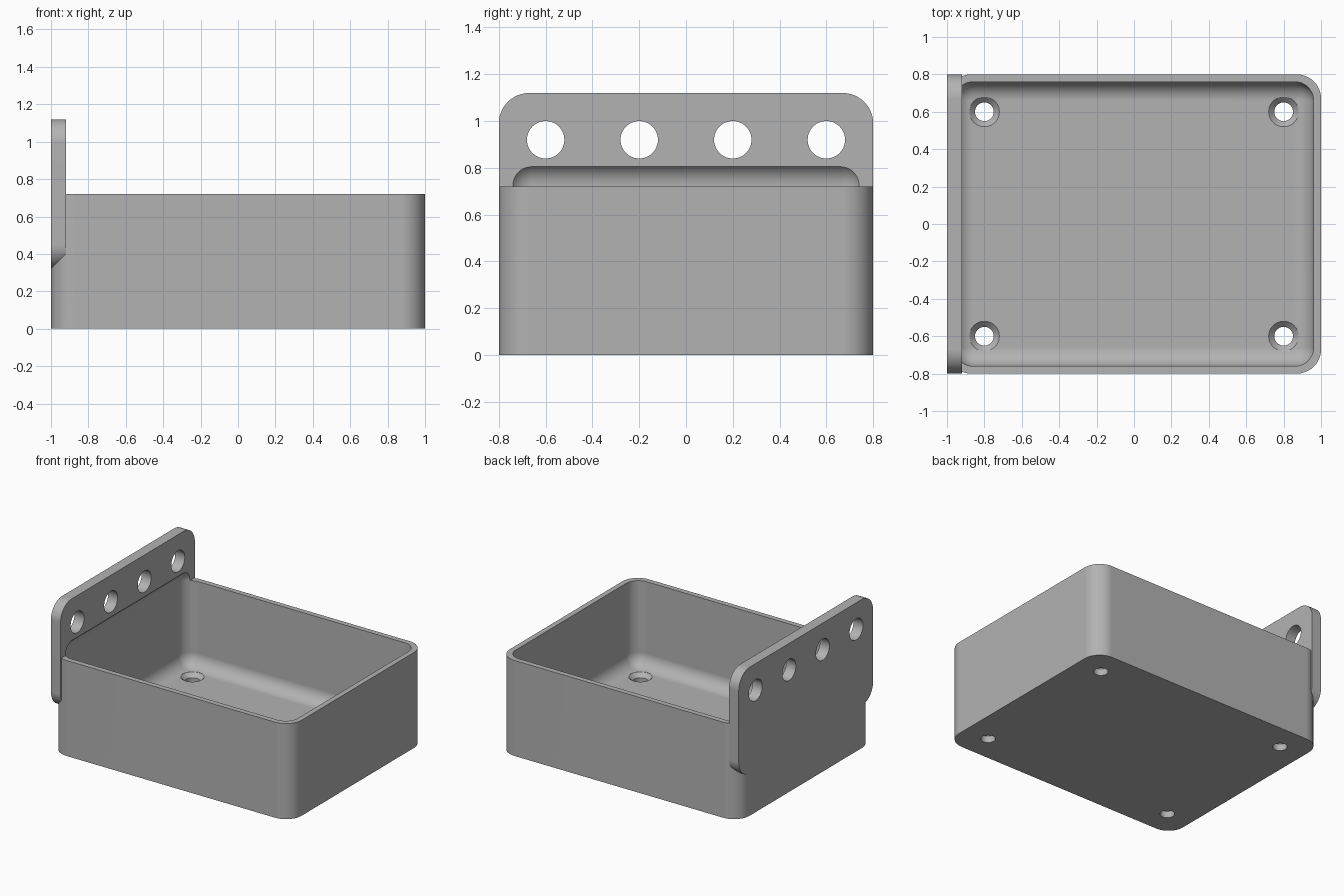
import bpy
import bmesh
from math import sin, cos, pi
from mathutils import Matrix, Vector

cube = bpy.data.objects.get("Cube")
if cube:
    bpy.data.objects.remove(cube, do_unlink=True)

grey = bpy.data.materials.new("plain grey")
grey.use_nodes = True
grey.diffuse_color = (0.45, 0.45, 0.45, 1)
grey.node_tree.nodes["Principled BSDF"].inputs["Base Color"].default_value = grey.diffuse_color

RADIUS = 0.13     # outer corners
FILLET = 0.10     # inner corners
FLOOR = 0.08


def make_object(name, bm):
    bmesh.ops.recalc_face_normals(bm, faces=bm.faces)
    mesh = bpy.data.meshes.new(name)
    bm.to_mesh(mesh)
    bm.free()
    mesh.materials.append(grey)
    obj = bpy.data.objects.new(name, mesh)
    bpy.context.collection.objects.link(obj)
    return obj


def rounded_block(name, low, high, radius, axis=None, segments=12):
    """Box between two corners, rounded on edges along one axis, or on all."""
    low, high = Vector(low), Vector(high)
    bm = bmesh.new()
    bmesh.ops.create_cube(bm, size=1)
    bmesh.ops.scale(bm, vec=high - low, verts=bm.verts)
    bmesh.ops.translate(bm, vec=(low + high) / 2, verts=bm.verts)
    edges = [e for e in bm.edges if axis is None or
             abs((e.verts[0].co - e.verts[1].co).normalized()[axis]) > 0.9]
    bmesh.ops.bevel(bm, geom=edges, offset=radius, segments=segments,
                    profile=0.5, affect='EDGES')
    return make_object(name, bm)


def turned_cutter(name, profile, matrix, sides=48):
    """Closed solid of revolution from (radius, height) points."""
    bm = bmesh.new()
    rings = [[bm.verts.new((r * cos(2 * pi * i / sides), r * sin(2 * pi * i / sides), h))
              for i in range(sides)] for r, h in profile]
    for a, b in zip(rings, rings[1:]):
        for i in range(sides):
            j = (i + 1) % sides
            bm.faces.new((a[i], a[j], b[j], b[i]))
    bm.faces.new(rings[0])
    bm.faces.new(rings[-1])
    bmesh.ops.transform(bm, matrix=matrix, verts=bm.verts)
    return make_object(name, bm)


def combine(target, other, operation):
    """Apply a boolean and discard the helper."""
    mod = target.modifiers.new("combine", 'BOOLEAN')
    mod.operation = operation
    mod.solver = 'EXACT'
    mod.object = other
    graph = bpy.context.evaluated_depsgraph_get()
    mesh = bpy.data.meshes.new_from_object(target.evaluated_get(graph))
    target.modifiers.clear()
    target.data = mesh
    bpy.data.objects.remove(other, do_unlink=True)


# Tray body joined with the upright mounting plate
tray = rounded_block("tray_with_mounting_plate", (-1, -0.8, 0), (1, 0.8, 0.72), RADIUS, axis=2)
plate = rounded_block("mounting_plate", (-1, -0.8, 0.32), (-0.92, 0.8, 1.12), RADIUS, axis=0)
combine(tray, plate, 'UNION')

# Hollow, rounded all over so it also leaves a shallow recess in the plate
hollow = rounded_block("hollow", (-0.96, -0.76, FLOOR), (0.96, 0.76, 0.825), FILLET)
combine(tray, hollow, 'DIFFERENCE')

# Countersunk drain holes in the floor
for x in (-0.8, 0.8):
    for y in (-0.6, 0.6):
        hole = turned_cutter("drain_hole",
                             [(0.05, -0.05), (0.05, 0.05), (0.08, FLOOR), (0.08, 0.12)],
                             Matrix.Translation((x, y, 0)))
        combine(tray, hole, 'DIFFERENCE')

# Row of round holes through the plate
for y in (-0.6, -0.2, 0.2, 0.6):
    hole = turned_cutter("plate_hole", [(0.08, -0.1), (0.08, 0.1)],
                         Matrix.Translation((-0.96, y, 0.92)) @ Matrix.Rotation(pi / 2, 4, 'Y'))
    combine(tray, hole, 'DIFFERENCE')

# Smooth fillets with crisp edges and flat walls
for obj in bpy.context.selected_objects:
    obj.select_set(False)
tray.select_set(True)
bpy.context.view_layer.objects.active = tray
bpy.ops.object.shade_smooth_by_angle(angle=pi / 6)
flat_walls = tray.modifiers.new("flat walls", 'WEIGHTED_NORMAL')
flat_walls.keep_sharp = True
